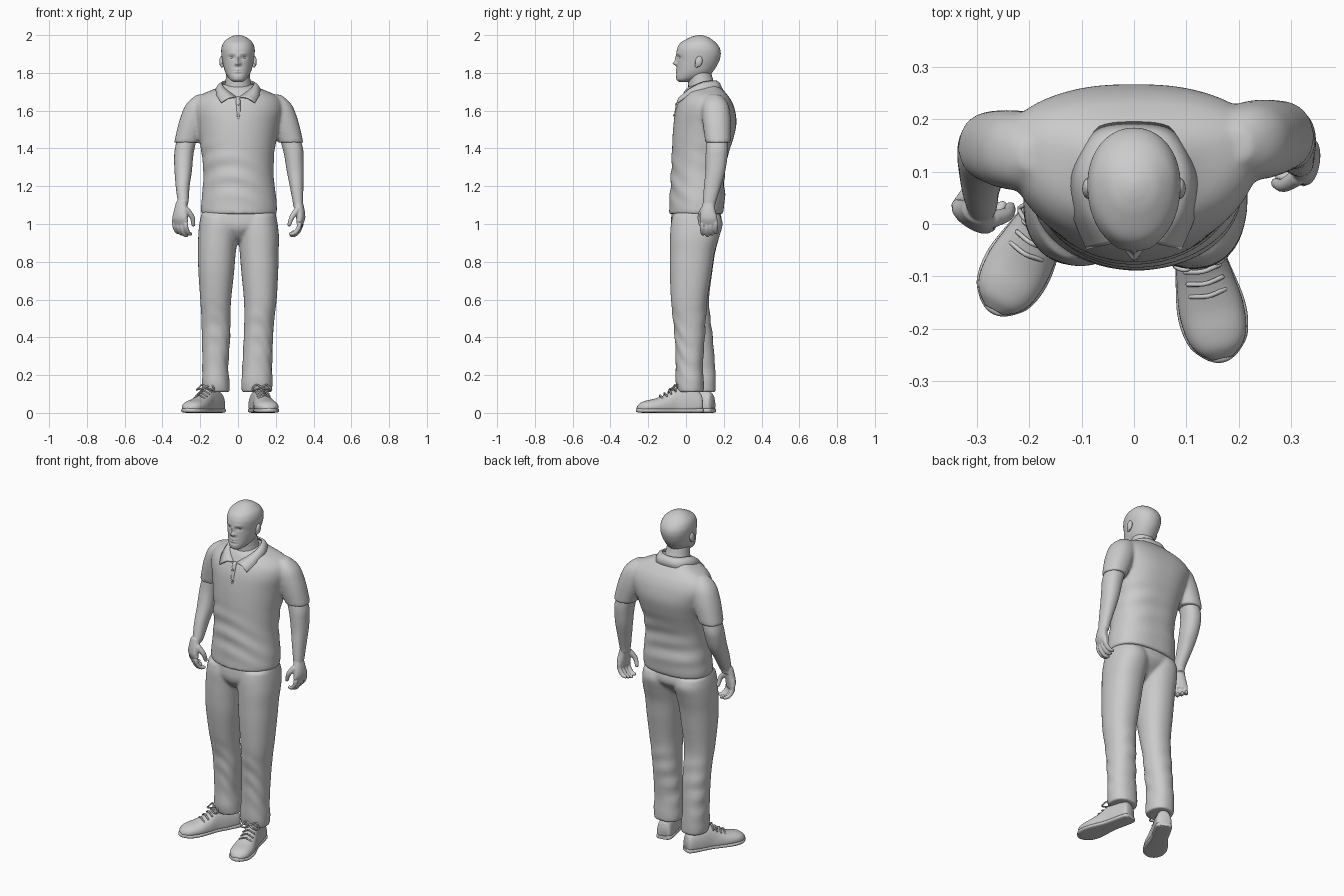
import bpy, bmesh, math
from mathutils import Vector, Matrix


def spline(keys, k):
    """Catmull-Rom through tuples of any length."""
    out = []
    for i in range(len(keys) - 1):
        p0, p1, p2, p3 = (keys[max(0, min(len(keys) - 1, i + j))] for j in (-1, 0, 1, 2))
        for s in range(k):
            t = s / k
            out.append(tuple(0.5 * (2 * b + (c - a) * t + (2 * a - 5 * b + 4 * c - d) * t * t
                                    + (3 * b - a - 3 * c + d) * t ** 3)
                             for a, b, c, d in zip(p0, p1, p2, p3)))
    return out + [tuple(keys[-1])]


def skin(name, rings, closed=True, matrix=None):
    """Bridge rings of points into one smooth object."""
    bm = bmesh.new()
    vs = [[bm.verts.new(p) for p in r] for r in rings]
    n = len(rings[0])
    for a, b in zip(vs, vs[1:]):
        for i in range(n if closed else n - 1):
            j = (i + 1) % n
            bm.faces.new((a[i], a[j], b[j], b[i]))
    if closed:
        bm.faces.new(vs[0])
        bm.faces.new(vs[-1])
    if matrix:
        bm.transform(matrix)
    bmesh.ops.recalc_face_normals(bm, faces=bm.faces)
    me = bpy.data.meshes.new(name)
    bm.to_mesh(me)
    bm.free()
    ob = bpy.data.objects.new(name, me)
    bpy.context.collection.objects.link(ob)
    bpy.ops.object.select_all(action='DESELECT')
    ob.select_set(True)
    bpy.context.view_layer.objects.active = ob
    bpy.ops.object.shade_smooth_by_angle(angle=math.radians(50))
    return ob


def loft(name, keys, n=40, k=6, p=(2.2, 2.2), fold=None, sculpt=None, matrix=None):
    """Keys are (z, centre x, half width, y of widest point, front y, back y); p is front and back squareness."""
    rings = []
    for z, cx, rx, yw, yf, yb in spline(keys, k):
        ring = []
        for i in range(n):
            a = 2 * math.pi * i / n
            c, s = math.cos(a), math.sin(a)
            f, e = 1, 2 / p[s > 0]
            if fold and fold[0] < z < fold[1]:
                w = math.sin(math.pi * (z - fold[0]) / (fold[1] - fold[0])) * (.55 + .45 * math.sin(2 * a + 9 * z))
                f += fold[2] * w * math.sin(60 * z + 3.5 * math.sin(a + 0.6) + 1.5 * math.cos(2 * a))
            x = cx + f * rx * math.copysign(abs(c) ** e, c)
            y = yw + f * (yb - yw if s > 0 else yw - yf) * math.copysign(abs(s) ** e, s)
            if sculpt and s < 0:
                for bx, bz, sx, sz, d in sculpt:
                    y += d * math.exp(-((abs(x) - bx) / sx) ** 2 - ((z - bz) / sz) ** 2)
            ring.append((x, y, z))
        rings.append(ring)
    return skin(name, rings, matrix=matrix)


def tube(name, pts, n=12, k=4, matrix=None):
    """Round tube through (x, y, z, radius) with domed ends."""
    path = spline(pts, k)
    c = [Vector(p[:3]) for p in path]
    rings = []
    for i, p in enumerate(path):
        d = (c[min(i + 1, len(c) - 1)] - c[max(i - 1, 0)]).normalized()
        q = d.to_track_quat('Z', 'Y')
        caps = [(0, 1)]
        if i == 0:
            caps = [(-0.8, 0.3), (-0.55, 0.75), (0, 1)]
        elif i == len(path) - 1:
            caps = [(0, 1), (0.55, 0.75), (0.8, 0.3)]
        for o, s in caps:
            rings.append([c[i] + d * o * p[3] + q @ Vector((math.cos(t) * p[3] * s, math.sin(t) * p[3] * s, 0))
                          for t in (2 * math.pi * j / n for j in range(n))])
    return skin(name, rings, matrix=matrix)


def ball(name, loc, scale, rot=0):
    bpy.ops.mesh.primitive_uv_sphere_add(segments=20, ring_count=12, location=loc, rotation=(rot, 0, 0))
    ob = bpy.context.object
    ob.name, ob.scale = name, scale
    bpy.ops.object.shade_smooth()


def blend(name, parts, voxel, smooth):
    """Join overlapping parts and melt them into one surface."""
    bpy.ops.object.select_all(action='DESELECT')
    for o in parts:
        o.select_set(True)
    ob = bpy.context.view_layer.objects.active = parts[0]
    bpy.ops.object.join()
    ob.name = name
    m = ob.modifiers.new('melt', 'REMESH')
    m.mode, m.voxel_size, m.use_smooth_shade = 'VOXEL', voxel, True
    m = ob.modifiers.new('soften', 'SMOOTH')
    m.factor, m.iterations = 0.5, smooth


# polo shirt: torso and two sleeves
torso = loft('torso', [
    (1.053, .005, .198, .06, -.089, .194), (1.08, .005, .201, .06, -.089, .2), (1.15, .005, .196, .065, -.086, .206),
    (1.25, .003, .186, .07, -.08, .203), (1.35, 0, .19, .08, -.076, .218), (1.45, 0, .204, .1, -.072, .25),
    (1.53, 0, .222, .125, -.066, .267), (1.6, 0, .242, .145, -.055, .26), (1.65, 0, .233, .145, -.038, .242),
    (1.685, 0, .195, .14, -.018, .218), (1.715, 0, .125, .13, 0, .192), (1.74, 0, .08, .11, .03, .168)],
    n=64, p=(2, 2.5), fold=(1.07, 1.45, .03))


def sleeve(s, dx, dy):
    keys = [(1.43, .279, .066, .167, .104, .234), (1.45, .274, .068, .165, .1, .236), (1.52, .25, .076, .16, .09, .238),
            (1.57, .233, .078, .157, .085, .236), (1.62, .217, .074, .154, .085, .228), (1.655, .202, .062, .15, .095, .212),
            (1.685, .19, .035, .147, .12, .18)]
    return loft('sleeve', [(z, s * (cx - dx), rx, a - dy, b - dy, c - dy) for z, cx, rx, a, b, c in keys])


blend('polo_shirt', [torso, sleeve(1, 0, 0), sleeve(-1, .008, .02)], .008, 7)

# trousers: pelvis and two legs
pelvis = loft('pelvis', [(1.1, .003, .18, .055, -.07, .17), (1.02, .003, .2, .055, -.08, .19),
                         (.98, .003, .14, .05, -.078, .172), (.95, 0, .08, .05, -.062, .14),
                         (.92, 0, .04, .05, -.035, .11), (.9, 0, .015, .05, .01, .08)])
leg_r = loft('leg', [
    (1.05, .105, .095, .055, -.07, .18), (1.0, .105, .105, .055, -.08, .194), (.93, .11, .107, .05, -.085, .176),
    (.85, .112, .103, .04, -.086, .152), (.75, .115, .098, .03, -.086, .137), (.6, .118, .087, .02, -.08, .113),
    (.5, .113, .08, .02, -.07, .106), (.4, .108, .078, .02, -.06, .1), (.25, .102, .079, .02, -.055, .09),
    (.16, .1, .083, .02, -.055, .095), (.11, .1, .08, .02, -.045, .095)], fold=(.1, .6, .04))
leg_l = loft('leg', [
    (1.05, -.1, .095, .055, -.07, .18), (1.0, -.1, .105, .055, -.08, .194), (.93, -.107, .104, .05, -.08, .176),
    (.85, -.112, .1, .04, -.078, .155), (.75, -.115, .095, .035, -.07, .14), (.6, -.118, .082, .04, -.045, .122),
    (.5, -.117, .077, .055, -.022, .13), (.4, -.116, .075, .065, -.01, .142), (.25, -.12, .069, .075, -.002, .154),
    (.16, -.118, .073, .08, -.005, .158), (.11, -.115, .072, .08, .005, .157)], fold=(.1, .6, .04))
blend('trousers', [pelvis, leg_r, leg_l], .008, 9)


# bare arms with curled hands
def arm(name, s, keys, wrist, yaw):
    mx = Matrix.Translation(wrist) @ Matrix.Rotation(yaw, 4, 'Z') @ Matrix.Diagonal((s, 1, 1, 1))
    parts = [loft(name, keys, n=28),
             loft('palm', [(.02, 0, .024, 0, -.03, .028), (-.03, .01, .025, 0, -.043, .036),
                           (-.07, .014, .023, 0, -.047, .046), (-.1, .01, .016, 0, -.042, .042)], n=24, matrix=mx)]
    for i in range(4):
        y, e = -.036 + .024 * i, .008 * abs(i - 1)
        parts.append(tube('finger', [(.012, y, -.08, .013), (.01, y, -.125 + e, .0125),
                                     (-.012, y, -.155 + e, .0115), (-.036, y, -.16 + e, .0095)], matrix=mx))
    parts.append(tube('thumb', [(0, -.032, -.025, .017), (-.024, -.052, -.062, .014), (-.04, -.05, -.105, .0105)], matrix=mx))
    blend(name, parts, .0045, 2)


arm('left_arm', 1, [(1.47, .27, .055, .165, .11, .22), (1.4, .29, .054, .165, .105, .223), (1.35, .297, .05, .163, .104, .219),
                    (1.28, .303, .045, .155, .103, .208), (1.2, .31, .036, .14, .095, .185),
                    (1.12, .317, .028, .125, .09, .16), (1.09, .318, .025, .122, .092, .152)], (.318, .122, 1.1), -.15)
arm('right_arm', -1, [(1.47, -.265, .052, .145, .09, .2), (1.4, -.282, .052, .143, .083, .204), (1.35, -.288, .05, .135, .074, .196),
                      (1.28, -.29, .046, .115, .055, .172), (1.2, -.293, .037, .077, .027, .124),
                      (1.12, -.291, .029, .038, .005, .075), (1.09, -.296, .025, .03, .004, .062)], (-.3, .026, 1.1), 1.0)

# head with sculpted face: (x, z, spread x, spread z, depth)
loft('head', [
    (1.753, 0, .025, -.01, -.038, .04), (1.765, 0, .042, 0, -.05, .09), (1.785, 0, .058, .03, -.053, .125),
    (1.81, 0, .07, .05, -.05, .145), (1.84, 0, .078, .06, -.048, .165), (1.87, 0, .084, .07, -.047, .178),
    (1.9, 0, .088, .075, -.05, .184), (1.93, 0, .088, .075, -.046, .179), (1.96, 0, .077, .075, -.028, .158),
    (1.985, 0, .05, .073, .015, .125), (1.996, 0, .025, .072, .045, .098), (2.0, 0, .006, .072, .065, .08)],
    n=96, k=8, p=(2.1, 2.1), sculpt=[
        (0, 1.85, .012, .011, -.02), (0, 1.872, .009, .02, -.011), (.013, 1.847, .006, .007, -.005),
        (.032, 1.882, .016, .01, .007), (.03, 1.903, .02, .008, -.003), (0, 1.817, .02, .006, -.004),
        (0, 1.805, .018, .006, -.004), (0, 1.811, .024, .003, .002), (0, 1.794, .025, .006, .003)])
for s in (1, -1):
    ball('eye', (s * .032, -.022, 1.882), (.013, .0135, .011))
    ball('ear', (s * .088, .068, 1.86), (.011, .019, .029), -.2)
    ball('ear_lobe', (s * .085, .057, 1.84), (.008, .01, .012))
tube('neck', [(0, .088, 1.69, .08), (0, .078, 1.75, .067), (0, .066, 1.82, .06)], n=32)

# folded collar
inner = [(0, .16, 1.757), (.056, .143, 1.757), (.083, .085, 1.748), (.07, .025, 1.718), (.01, -.028, 1.672)]
outer = [(0, .192, 1.712), (.077, .177, 1.712), (.119, .1, 1.708), (.115, .02, 1.684), (.09, -.046, 1.642)]


def both(pts):
    return spline([(-x, y, z) for x, y, z in pts[:0:-1]] + pts, 6)


top, low = both(inner), both(outer)
mid = [(Vector(a) + Vector(b)) / 2 + Vector((0, 0, .01)) for a, b in zip(top, low)]
collar = skin('collar', [top, mid, low], closed=False)
m = collar.modifiers.new('thickness', 'SOLIDIFY')
m.thickness, m.offset = .008, 0

# button placket
tube('placket', [(0, -.029, 1.665, .012), (.002, -.044, 1.62, .012), (.004, -.054, 1.56, .011)])
for z, y in ((1.635, -.053), (1.575, -.064)):
    ball('button', (.003, y, z), (.007, .004, .007))


# shoes: built along heel-to-toe, local y is up
def shoe(heel, toe):
    d = (Vector(toe) - Vector(heel)).normalized()
    up = Vector((0, 0, 1))
    mx = Matrix.Translation(heel) @ Matrix((up.cross(d), up, d)).transposed().to_4x4()
    loft('shoe', [(.0, 0, .026, .04, .01, .075), (.015, 0, .042, .035, .008, .11), (.08, 0, .046, .03, .008, .13),
                  (.14, 0, .046, .03, .008, .13), (.19, 0, .054, .03, .008, .1), (.25, 0, .062, .03, .008, .077),
                  (.3, 0, .058, .03, .008, .066), (.33, 0, .044, .028, .01, .055), (.35, 0, .02, .025, .015, .036)],
         p=(2.4, 2.2), matrix=mx)
    loft('sole', [(-.004, 0, .028, .012, .003, .024), (.012, 0, .045, .012, 0, .026), (.08, 0, .048, .012, 0, .026),
                  (.15, 0, .049, .012, 0, .026), (.25, 0, .066, .012, 0, .026), (.31, 0, .059, .012, 0, .026),
                  (.34, 0, .038, .012, .002, .026), (.354, 0, .018, .013, .005, .023), (.358, 0, .004, .013, .01, .016)],
         p=(3.2, 3.2), matrix=mx)
    for i in range(4):
        t, h = .15 + .024 * i, .128 - .0125 * i
        tube('lace', [(-.034, h - .015, t, .0045), (0, h + .004, t + .006, .0045), (.034, h - .015, t, .0045)], n=8, matrix=mx)
    for s in (1, -1):
        tube('lace_loop', [(0, .136, .15, .005), (s * .03, .148, .14, .0045), (s * .052, .122, .155, .0045),
                           (s * .03, .126, .17, .0045), (0, .132, .155, .005)], n=8, matrix=mx)


shoe((.093, .085, 0), (.17, -.262, 0))
shoe((-.098, .142, 0), (-.265, -.16, 0))
